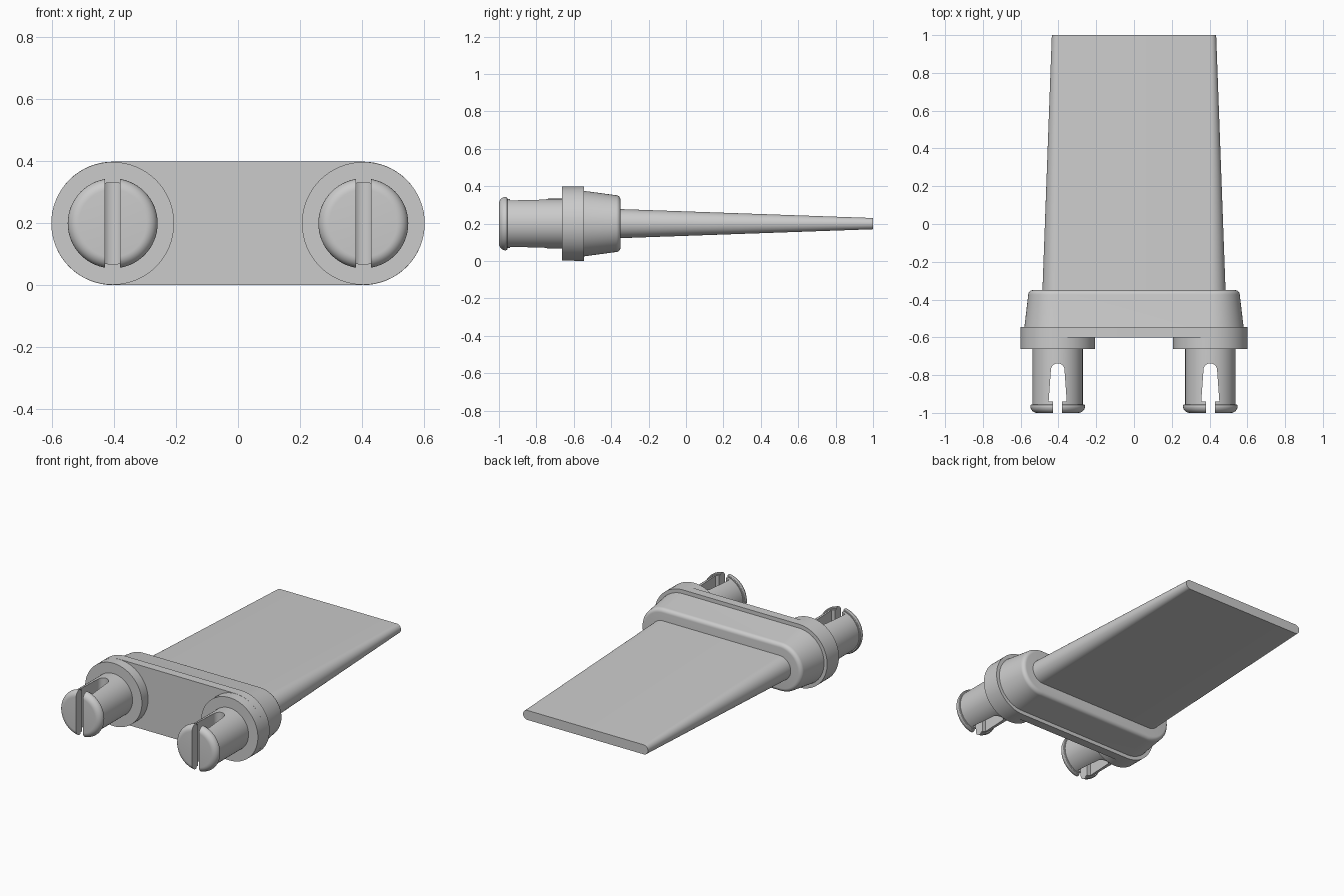
import bpy, bmesh, math
from mathutils import Vector

if "Cube" in bpy.data.objects:
    bpy.data.objects.remove(bpy.data.objects["Cube"])

ZC = 0.2       # height of the centre line
PEG_X = 0.404  # sideways offset of the pegs


def stadium(half_w, r, y, cx, n):
    """Ring with semicircular ends (a circle when half_w == r)."""
    pts = []
    for side in (1, -1):
        for i in range(n + 1):
            a = math.pi * i / n - math.pi / 2
            x = side * (half_w - r + r * math.cos(a))
            pts.append(Vector((cx + x, y, ZC + side * r * math.sin(a))))
    return pts


def make_object(name, bm):
    bmesh.ops.remove_doubles(bm, verts=bm.verts, dist=1e-5)
    bmesh.ops.recalc_face_normals(bm, faces=bm.faces)
    me = bpy.data.meshes.new(name)
    bm.to_mesh(me)
    bm.free()
    ob = bpy.data.objects.new(name, me)
    bpy.context.collection.objects.link(ob)
    return ob


def activate(ob):
    bpy.ops.object.select_all(action='DESELECT')
    ob.select_set(True)
    bpy.context.view_layer.objects.active = ob


def smooth(ob):
    activate(ob)
    bpy.ops.object.shade_smooth_by_angle(angle=math.radians(30))
    return ob


def loft(name, sections, cx=0.0, n=32):
    """Skin (y, half width, end radius) sections and cap both ends."""
    bm = bmesh.new()
    rings = [[bm.verts.new(p) for p in stadium(w, r, y, cx, n)] for y, w, r in sections]
    for a, b in zip(rings, rings[1:]):
        for i in range(len(a)):
            j = (i + 1) % len(a)
            bm.faces.new((a[i], a[j], b[j], b[i]))
    bm.faces.new(rings[0])
    bm.faces.new(rings[-1])
    return make_object(name, bm)


def slot_cutter(cx):
    """Keyhole-like slot outline, extruded vertically through the peg."""
    half = [(0.024, -1.1), (0.024, -0.94), (0.048, -0.94), (0.036, -0.772)]
    half += [(0.036 * math.cos(a), -0.772 + 0.034 * math.sin(a))
             for a in (math.pi / 2 * i / 8 for i in range(1, 8))]
    outline = half + [(0, -0.738)] + [(-x, y) for x, y in reversed(half)]
    bm = bmesh.new()
    face = bm.faces.new([bm.verts.new((cx + x, y, ZC - 0.3)) for x, y in outline])
    ext = bmesh.ops.extrude_face_region(bm, geom=[face])
    for v in ext['geom']:
        if isinstance(v, bmesh.types.BMVert):
            v.co.z += 0.6
    ob = make_object("slot_cutter", bm)
    ob.hide_render = True
    return ob


# Tapered blade with rounded long edges
smooth(loft("blade", [(-0.36, 0.485, 0.078), (1.0, 0.435, 0.03)]))

# Tapered collar with a filleted front rim
collar = [(-0.56, 0.582, 0.177)]
for i in range(9):
    a = math.pi / 2 * i / 8
    d = 0.025 * (1 - math.cos(a))
    collar.append((-0.375 + 0.025 * math.sin(a), 0.56 - d, 0.152 - d))
smooth(loft("collar", collar))

# Wide mounting flange
smooth(loft("mounting_flange", [(-0.6, 0.602, 0.199), (-0.545, 0.602, 0.199)]))

for side, label in ((-1, "left"), (1, "right")):
    cx = side * PEG_X
    # Round boss behind each peg
    smooth(loft(label + "_boss", [(-0.662, 0.198, 0.198), (-0.59, 0.198, 0.198)], cx))

    # Split peg with a domed snap head
    prof = [(-0.65, 0.133), (-0.955, 0.133), (-0.955, 0.139), (-0.958, 0.143), (-0.964, 0.145)]
    for i in range(1, 9):
        a = math.pi / 2 * i / 8
        prof.append((-0.964 - 0.036 * math.sin(a), 0.145 - 0.036 * (1 - math.cos(a))))
    peg = loft(label + "_snap_peg", [(y, r, r) for y, r in prof], cx)
    cutter = slot_cutter(cx)
    mod = peg.modifiers.new("slot", 'BOOLEAN')
    mod.operation = 'DIFFERENCE'
    mod.solver = 'EXACT'
    mod.object = cutter
    activate(peg)
    bpy.ops.object.modifier_apply(modifier=mod.name)
    bpy.data.objects.remove(cutter, do_unlink=True)
    smooth(peg)
